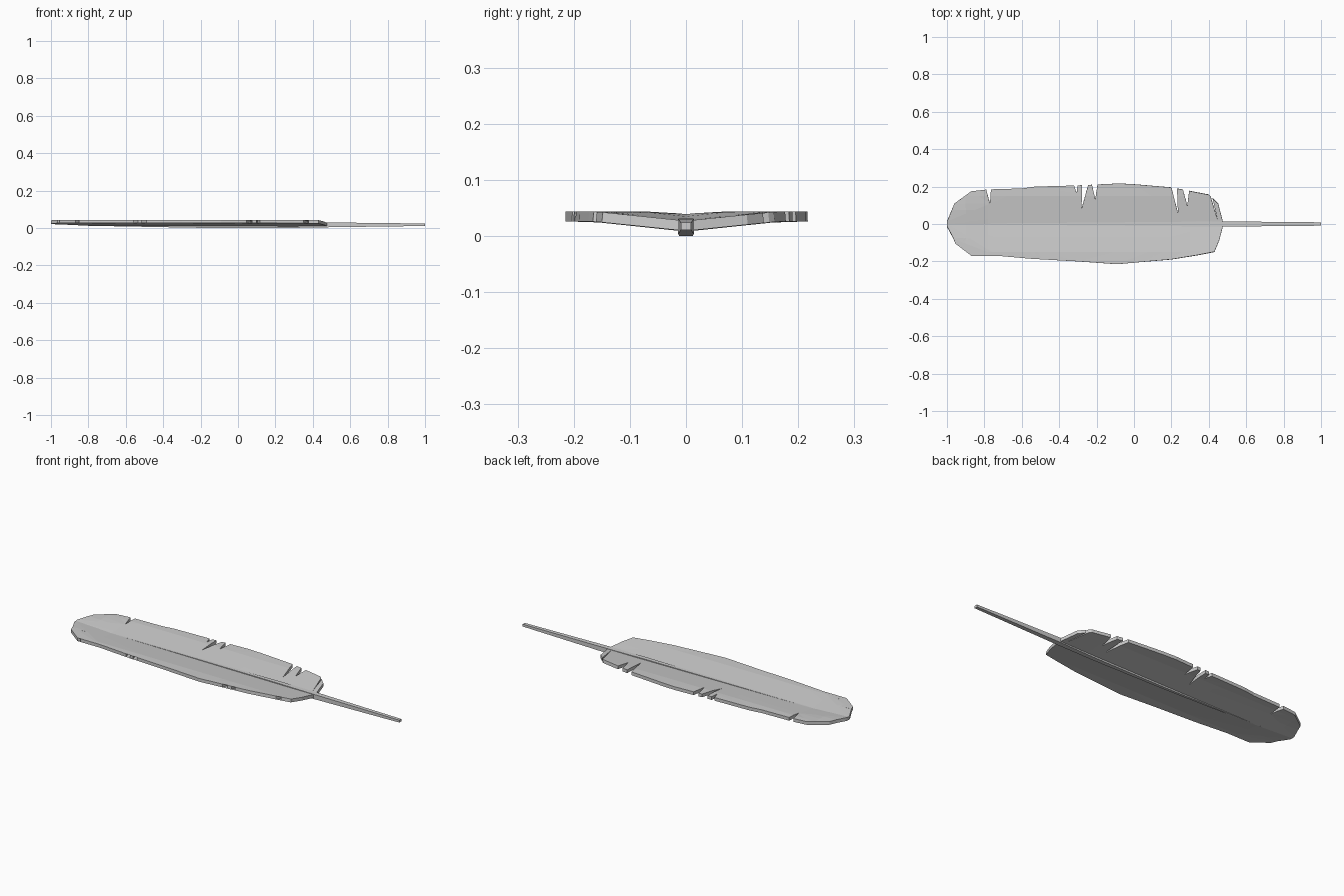
import bpy, bmesh
from mathutils import Vector

if "Cube" in bpy.data.objects:
    bpy.data.objects.remove(bpy.data.objects["Cube"])

THICK = 0.018


def lerp_table(table, x):
    for (x0, y0), (x1, y1) in zip(table, table[1:]):
        if x <= x1:
            return y0 + (y1 - y0) * (x - x0) / (x1 - x0)
    return table[-1][1]


# Half outlines (x, half width) and notches (start x, tip x, tip width, end x)
upper = [(-1, 0.015), (-0.96, 0.11), (-0.87, 0.175), (-0.78, 0.185), (-0.6, 0.19),
         (-0.53, 0.2), (-0.31, 0.206), (-0.08, 0.217), (0, 0.213), (0.2, 0.196),
         (0.4, 0.158), (0.45, 0.11), (0.475, 0.015)]
upper_notches = [(-0.79, -0.77, 0.11, -0.765), (-0.32, -0.307, 0.165, -0.302),
                 (-0.278, -0.28, 0.085, -0.245), (-0.225, -0.207, 0.135, -0.195),
                 (0.2, 0.235, 0.06, 0.23), (0.262, 0.285, 0.1, 0.295),
                 (0.41, 0.448, 0.02, 0.42)]
lower = [(-1, 0.015), (-0.965, 0.08), (-0.955, 0.105), (-0.87, 0.17), (-0.73, 0.17),
         (-0.55, 0.186), (-0.3, 0.2), (-0.09, 0.215), (0.045, 0.203), (0.2, 0.19),
         (0.35, 0.166), (0.43, 0.15), (0.455, 0.09), (0.475, 0.015)]
lower_notches = [(-0.965, -0.8, 0.055, -0.955), (-0.87, -0.83, 0.128, -0.85),
                 (-0.56, -0.595, 0.08, -0.535), (-0.515, -0.54, 0.12, -0.49),
                 (0.045, 0.07, 0.12, 0.075), (0.098, 0.105, 0.145, 0.118),
                 (0.35, 0.375, 0.1, 0.377)]


def half_outline(edge, notches):
    pts = []
    for x, y in edge:
        if not any(a - 1e-5 <= x <= d + 1e-5 for a, _, _, d in notches):
            pts.append((x, [(x, y)]))
    for a, tx, ty, d in notches:
        pts.append((a, [(a, lerp_table(edge, a)), (tx, ty), (d, lerp_table(edge, d))]))
    pts.sort(key=lambda p: p[0])
    return [(-1, 0)] + [q for _, group in pts for q in group] + [(0.475, 0)]


# Vane: two notched halves bent into a shallow V
bm = bmesh.new()
for side, edge, notches in ((1, upper, upper_notches), (-1, lower, lower_notches)):
    verts = [bm.verts.new((x, side * y, 0)) for x, y in half_outline(edge, notches)]
    bm.faces.new(verts)
bmesh.ops.triangulate(bm, faces=bm.faces[:])
cuts = [((0, y, 0), (0, 1, 0)) for y in (-0.15, -0.075, 0.075, 0.15)]
cuts += [((x, 0, 0), (1, 0, 0)) for x in (-0.9, -0.78, -0.4, 0, 0.3)]
for co, no in cuts:
    bmesh.ops.bisect_plane(bm, geom=bm.verts[:] + bm.edges[:] + bm.faces[:],
                           plane_co=Vector(co), plane_no=Vector(no), dist=1e-5)
bmesh.ops.remove_doubles(bm, verts=bm.verts[:], dist=1e-4)
keel = [(-1, 0.021), (-0.9, 0.017), (-0.78, 0.011), (0.3, 0.008), (0.475, 0.009)]
for v in bm.verts:
    v.co.z = min(lerp_table(keel, v.co.x) + 0.105 * abs(v.co.y), 0.026)
bm.normal_update()
for f in bm.faces:
    if f.normal.z < 0:
        f.normal_flip()
me = bpy.data.meshes.new("vane")
bm.to_mesh(me)
bm.free()
vane = bpy.data.objects.new("vane", me)
bpy.context.collection.objects.link(vane)
mod = vane.modifiers.new("thickness", 'SOLIDIFY')
mod.thickness = THICK
mod.offset = 1

# Shaft: tapered square rod (x, half width, bottom, top)
sections = [(-0.8, 0.003, 0.012, 0.029), (-0.2, 0.008, 0.001, 0.031),
            (0.25, 0.012, 0, 0.032), (0.475, 0.014, 0.004, 0.03),
            (1, 0.009, 0.011, 0.024)]
bm = bmesh.new()
rings = [[bm.verts.new((x, sy * w, z)) for sy, z in ((-1, b), (1, b), (1, t), (-1, t))]
         for x, w, b, t in sections]
for r0, r1 in zip(rings, rings[1:]):
    for i in range(4):
        j = (i + 1) % 4
        bm.faces.new((r0[i], r0[j], r1[j], r1[i]))
bm.faces.new(rings[0])
bm.faces.new(rings[-1])
bmesh.ops.recalc_face_normals(bm, faces=bm.faces[:])
me = bpy.data.meshes.new("shaft")
bm.to_mesh(me)
bm.free()
bpy.context.collection.objects.link(bpy.data.objects.new("shaft", me))
